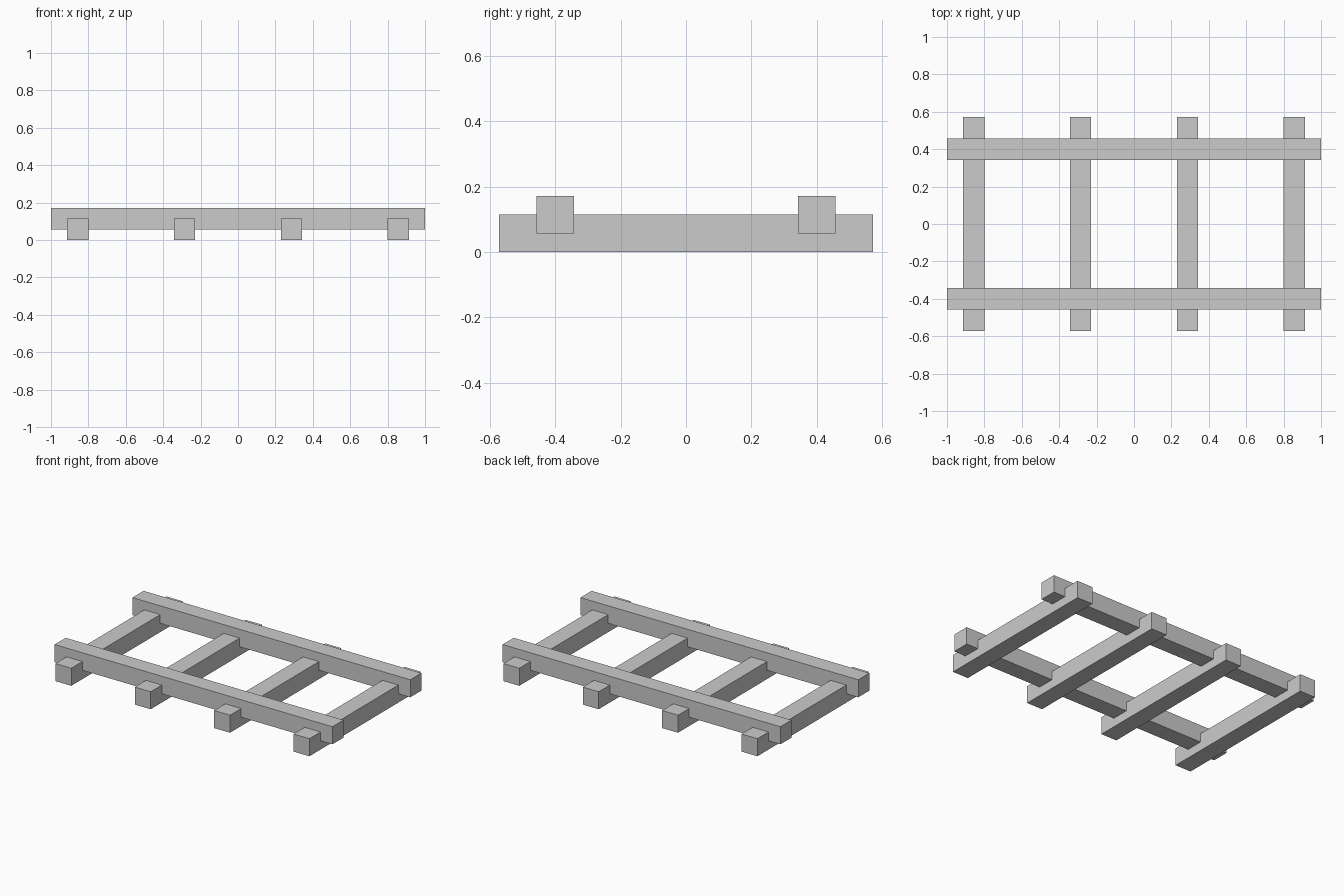
import bpy

if "Cube" in bpy.data.objects:
    bpy.data.objects.remove(bpy.data.objects["Cube"])

U = 2 / 17.5          # beam thickness
LENGTH = 2.0          # rail length
WIDTH = 10 * U        # sleeper length


def beam(name, size, centre):
    """Add a plain square-edged beam."""
    bpy.ops.mesh.primitive_cube_add(size=1, location=centre)
    obj = bpy.context.object
    obj.name = name
    obj.scale = size
    bpy.ops.object.transform_apply(location=False, rotation=False, scale=True)
    return obj


# Two long rails, sunk halfway into the sleepers
for side, y in (("front", -3.5 * U), ("back", 3.5 * U)):
    beam(f"{side}_rail", (LENGTH, U, U), (0, y, U))

# Four evenly spaced cross sleepers resting on the ground
for i in range(4):
    beam(f"sleeper_{i + 1}", (U, WIDTH, U), ((i - 1.5) * 5 * U, 0, U / 2))
